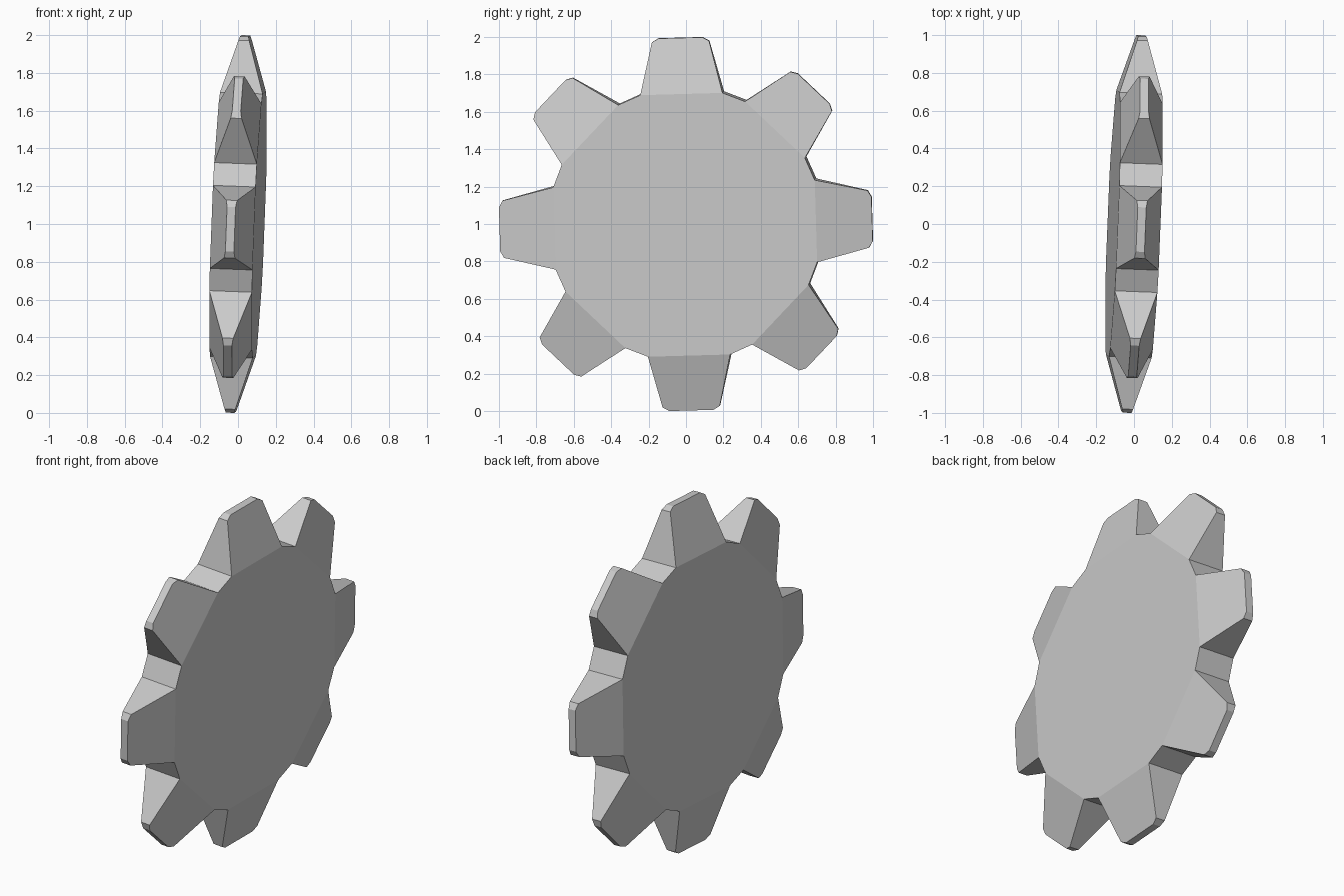
import bpy
import bmesh
from math import sin, cos, radians
from mathutils import Matrix, Vector

cube = bpy.data.objects.get("Cube")
if cube:
    bpy.data.objects.remove(cube)

TEETH = 8
TURN = radians(1.6)      # roll of the wheel about its axle
HUB_HALF = 0.113         # half thickness of the hub
TIP_HALF = 0.0225        # half thickness at the tooth tips

# Half outline of a tooth: (distance from axle, half width)
ROOT, SHOULDER, TIP = (0.70, 0.22), (0.977, 0.153), (0.997, 0.118)
OUTLINE = [(r, -w) for r, w in (ROOT, SHOULDER, TIP)] + [TIP, SHOULDER, ROOT]


def half_thickness(r):
    """Teeth taper evenly from the hub to the tip."""
    t = (r - ROOT[0]) / (TIP[0] - ROOT[0])
    return HUB_HALF + t * (TIP_HALF - HUB_HALF)


def tooth_side(bm, angle, side):
    """Outline vertices of one tooth on one side of the wheel."""
    c, s = cos(angle), sin(angle)
    return [bm.verts.new((r * c - w * s, r * s + w * c, side * half_thickness(r)))
            for r, w in OUTLINE]


bm = bmesh.new()
angles = [TURN + radians(360 * i / TEETH) for i in range(TEETH)]
upper = [tooth_side(bm, a, 1) for a in angles]
lower = [tooth_side(bm, a, -1) for a in angles]

# Tooth faces and hub faces on both sides
for teeth in (upper, lower):
    for tooth in teeth:
        bm.faces.new(tooth)
    bm.faces.new([v for tooth in teeth for v in (tooth[0], tooth[-1])])

# Rim: flanks, tips and the gaps between the teeth
rim_up = [v for tooth in upper for v in tooth]
rim_low = [v for tooth in lower for v in tooth]
for i in range(len(rim_up)):
    bm.faces.new((rim_up[i - 1], rim_up[i], rim_low[i], rim_low[i - 1]))

bmesh.ops.recalc_face_normals(bm, faces=bm.faces)
mesh = bpy.data.meshes.new("gear_wheel")
bm.to_mesh(mesh)
bm.free()

# Plain grey metal
grey = bpy.data.materials.new("grey_metal")
grey.use_nodes = True
colour = (0.6, 0.6, 0.6, 1)
grey.diffuse_color = colour
grey.node_tree.nodes["Principled BSDF"].inputs["Base Color"].default_value = colour
mesh.materials.append(grey)

gear = bpy.data.objects.new("gear_wheel", mesh)
bpy.context.collection.objects.link(gear)

# Stand the wheel up with its axle along x, leaning slightly
axle = Vector((1, -0.039, -0.039)).normalized()
across = Vector((0.039, 1, 0)).normalized()
up = axle.cross(across)
turn = Matrix((across, up, axle)).transposed().to_4x4()
gear.matrix_world = Matrix.Translation((0, 0, 1)) @ turn
